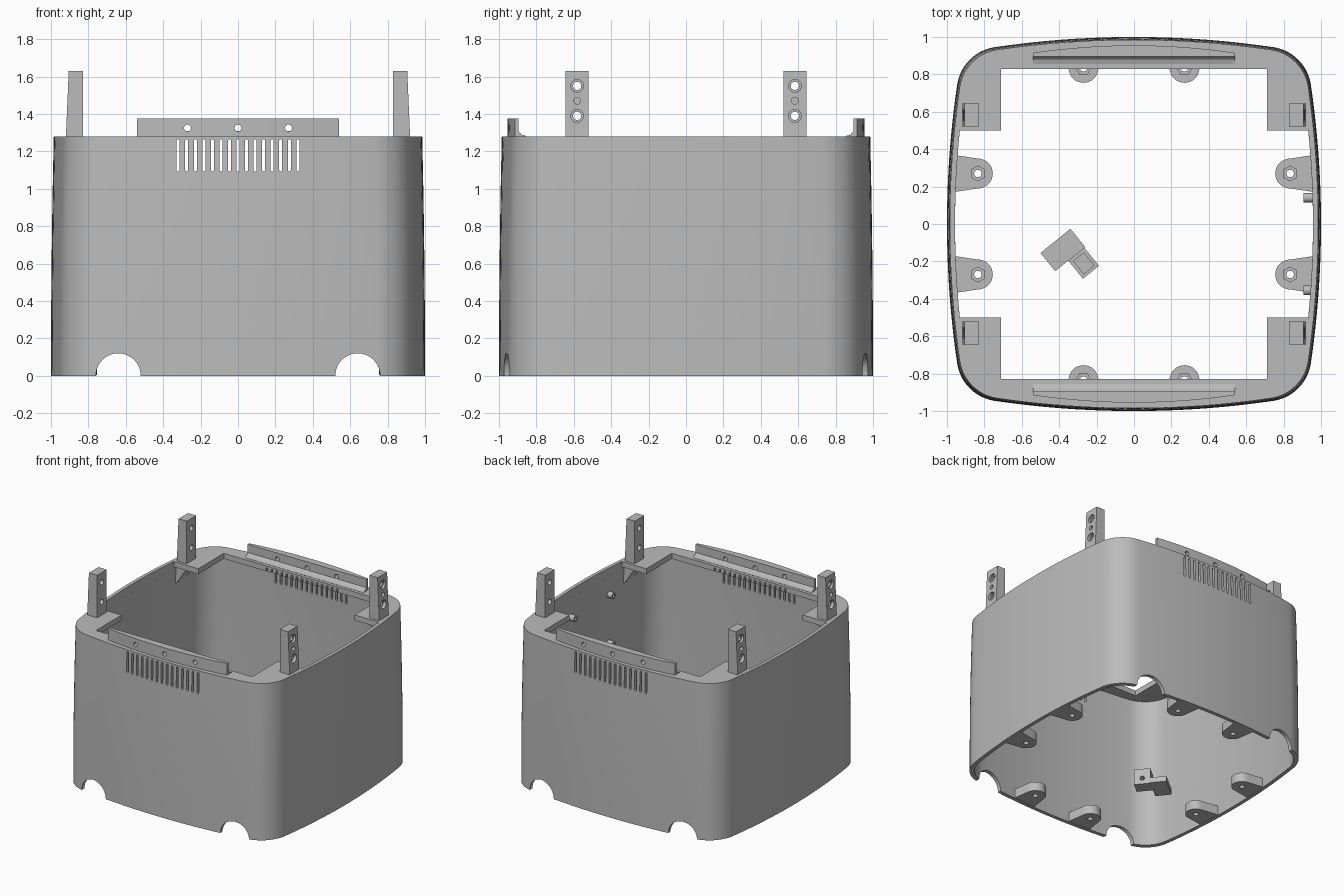
import bpy, bmesh
from math import sin, cos, pi, sqrt, atan2

if "Cube" in bpy.data.objects:
    bpy.data.objects.remove(bpy.data.objects["Cube"])

GREY = bpy.data.materials.new("plain grey plastic")
GREY.use_nodes = True
GREY.diffuse_color = (0.5, 0.5, 0.5, 1)
GREY.node_tree.nodes["Principled BSDF"].inputs["Base Color"].default_value = (0.5, 0.5, 0.5, 1)

TOP = 1.28
WALL = 0.03


def loft(name, loops):
    """Closed solid through matching loops of points."""
    bm = bmesh.new()
    rings = [[bm.verts.new(p) for p in loop] for loop in loops]
    n = len(rings[0])
    for a, b in zip(rings, rings[1:]):
        for i in range(n):
            j = (i + 1) % n
            bm.faces.new((a[i], a[j], b[j], b[i]))
    bm.faces.new(rings[0])
    bm.faces.new(rings[-1])
    bmesh.ops.recalc_face_normals(bm, faces=bm.faces)
    mesh = bpy.data.meshes.new(name)
    bm.to_mesh(mesh)
    bm.free()
    mesh.materials.append(GREY)
    obj = bpy.data.objects.new(name, mesh)
    bpy.context.collection.objects.link(obj)
    return obj


def prism(name, pts, lo, hi, axis="Z"):
    """Extrude a flat outline along one axis."""
    place = {"X": lambda a, b, h: (h, a, b),
             "Y": lambda a, b, h: (a, h, b),
             "Z": lambda a, b, h: (a, b, h)}[axis]
    return loft(name, [[place(a, b, h) for a, b in pts] for h in (lo, hi)])


def disc(a, b, r, n=24):
    return [(a + r * cos(2 * pi * i / n), b + r * sin(2 * pi * i / n)) for i in range(n)]


def rect(x0, y0, x1, y1):
    return [(x0, y0), (x1, y0), (x1, y1), (x0, y1)]


def turn(pts, k):
    """Rotate outline by quarter turns."""
    for _ in range(k):
        pts = [(y, -x) for x, y in pts]
    return pts


def activate(obj):
    bpy.ops.object.select_all(action="DESELECT")
    obj.select_set(True)
    bpy.context.view_layer.objects.active = obj


def cut(obj, cutters):
    activate(obj)
    for c in cutters:
        mod = obj.modifiers.new("cut", "BOOLEAN")
        mod.operation = "DIFFERENCE"
        mod.solver = "EXACT"
        mod.object = c
        bpy.ops.object.modifier_apply(modifier=mod.name)
        bpy.data.objects.remove(c)


def smooth(obj):
    activate(obj)
    bpy.ops.object.shade_smooth_by_angle(angle=0.5)


# Bulged square outline with rounded corners
R, r = 5.14, 0.24
h = R - 1
d = (-h + sqrt(2 * (R - r) ** 2 - h * h)) / 2
a = atan2(d, d + h)
quarter = [(R * sin(t), R * cos(t) - h) for t in [a * (i / 10 - 1) for i in range(20)]]
for i in range(14):
    t = a + (pi / 2 - 2 * a) * i / 14
    quarter.append((d + r * sin(t), d + r * cos(t)))
outline = [p for k in range(4) for p in turn(quarter, k)]


def body(name, zs, inset):
    loops = []
    for z in zs:
        s = 1 - 0.015 * (max(z, 0) / TOP) ** 2 - inset
        loops.append([(x * s, y * s, z) for x, y in outline])
    return loft(name, loops)


# Shell with open base and a top flange
shell = body("shell", [TOP * i / 6 for i in range(7)], 0)
cavity = body("cavity", [-0.1] + [1.235 * i / 6 for i in range(7)], WALL)
opening = [(x, y) for x, y in rect(-0.71, -0.83, 0.71, 0.83)]
middle = [(x * 0.957, y * 0.957) for x, y in outline if abs(y * 0.957) < 0.54]
cutters = [cavity, prism("opening", opening, 1, 1.5), prism("middle", middle, 1.2, 1.5)]
# Base arches
for x in (-0.64, 0.64):
    cutters.append(prism("arch", disc(x, 0, 0.12, 40), -2, 2, "Y"))
# Vent slots
for i in range(15):
    x = (i - 7) * 0.0457
    w = 0.008
    slot = [(x + w * cos(pi * j / 6), 1.257 + w * sin(pi * j / 6)) for j in range(7)]
    slot += [(x - w * cos(pi * j / 6), 1.1 - w * sin(pi * j / 6)) for j in range(7)]
    cutters.append(prism("slot", slot, -2, 2, "Y"))
cut(shell, cutters)
smooth(shell)

# Lips along front and back of the rim
for side, label in ((-1, "front"), (1, "back")):
    xs = [0.54 * (i / 10 - 1) for i in range(21)]
    pts = [(x, side * (0.955 - 0.04 * (x / 0.54) ** 2)) for x in xs]
    pts += [(0.54, side * 0.895), (-0.54, side * 0.895)]
    lip = prism(label + "_lip", pts, 1.272, 1.375)
    cut(lip, [prism("hole", disc(x, 1.325, 0.018), -2, 2, "Y") for x in (-0.27, 0, 0.27)])
    smooth(lip)
    wedge = [(side * 0.897, 1.31), (side * 0.897, 1.275), (side * 0.855, 1.275),
             (side * 0.855, 1.282), (side * 0.88, 1.29)]
    prism(label + "_lip_fillet", wedge, -0.54, 0.54, "X")

# Upright brackets with counterbored holes
for sx in (-1, 1):
    for sy in (-1, 1):
        side = [(0.83, 1.63), (0.905, 1.63), (0.92, 1.28), (0.94, 1.1), (0.92, 1.1), (0.83, 1.24)]
        post = prism("bracket", [(sx * x, z) for x, z in side], sy * 0.52, sy * 0.643, "Y")
        y = sy * 0.582
        holes = [prism("blind", disc(y, 1.47, 0.018), sx * 0.88, sx, "X")]
        for z in (1.39, 1.55):
            holes.append(prism("hole", disc(y, z, 0.022), sx * 0.7, sx, "X"))
            holes.append(prism("bore", disc(y, z, 0.034), sx * 0.89, sx, "X"))
        cut(post, holes)
        smooth(post)

# Base mounting ears with hexagonal nut pockets
for k in range(4):
    for w in (-0.27, 0.27):
        c = 0.835
        ear = [(w - 0.1, 0.97), (w + 0.1, 0.97)]
        ear += [(w + 0.08 * cos(pi * i / 16), c - 0.08 * sin(pi * i / 16)) for i in range(17)]
        tab = prism("mounting_ear", turn(ear, k), 0.004, 0.08)
        cut(tab, [prism("nut", turn(disc(w, c, 0.04, 6), k), 0.04, 0.2),
                  prism("bolt", turn(disc(w, c, 0.02), k), -0.1, 0.2)])
        smooth(tab)

# Pegs on the inner left wall
for y in (0.14, -0.355):
    for z in (0.66, 1.06):
        peg = prism("wall_peg", disc(y, z, 0.025), 0.905, 0.965, "X")
        cut(peg, [prism("hole", disc(y, z, 0.012), 0.8, 0.94, "X")])
        smooth(peg)

# Loose clip: flat plate with a hollow block
clip_plate = prism("clip_plate", rect(0, -0.125, 0.206, 0), 0, 0.045)
clip_block = prism("clip_block", rect(0.09, -0.25, 0.2, -0.125), 0, 0.13)
cut(clip_block, [prism("pocket", rect(0.11, -0.232, 0.18, -0.145), 0.09, 0.3),
                 prism("hole", disc(-0.187, 0.05, 0.018), 0, 0.4, "X")])
for part in (clip_plate, clip_block):
    part.location = (-0.5, -0.155, 0)
    part.rotation_euler.z = 0.68
